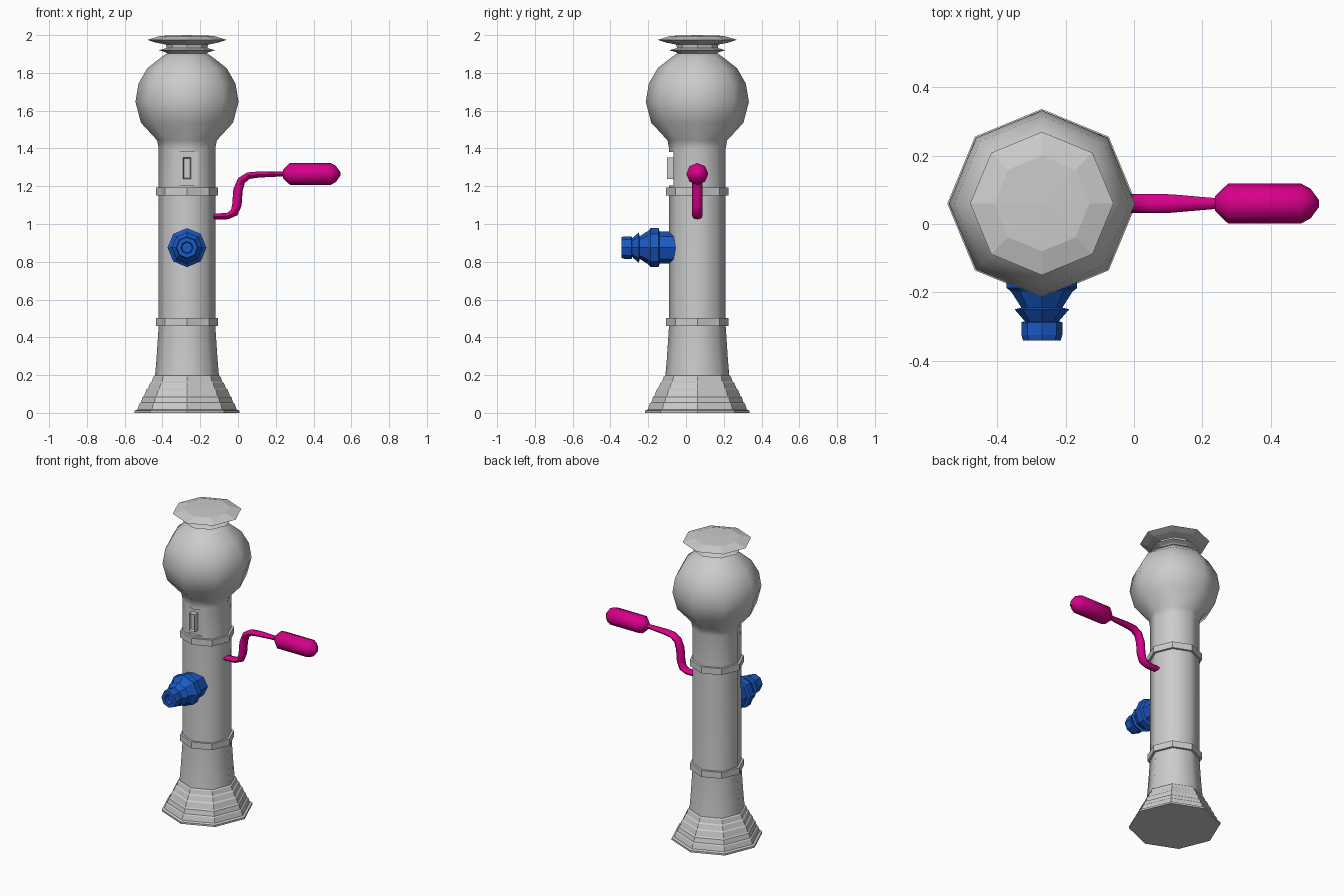
import bpy, bmesh, math
from mathutils import Vector, Matrix

if "Cube" in bpy.data.objects:
    bpy.data.objects.remove(bpy.data.objects["Cube"])

CX, CY = -0.27, 0.06          # column axis
SIDES = 8


def material(name, rgb):
    m = bpy.data.materials.new(name)
    m.diffuse_color = (*rgb, 1)
    m.use_nodes = True
    m.node_tree.nodes["Principled BSDF"].inputs["Base Color"].default_value = m.diffuse_color
    return m


BLUE = material("blue", (0.01, 0.1, 0.55))
PINK = material("pink", (0.68, 0.0, 0.25))


def finish(bm, name, smooth=None, mat=None):
    bmesh.ops.remove_doubles(bm, verts=bm.verts, dist=1e-5)
    bmesh.ops.recalc_face_normals(bm, faces=bm.faces)
    me = bpy.data.meshes.new(name)
    bm.to_mesh(me)
    bm.free()
    if smooth:
        me.shade_smooth()
        me.set_sharp_from_angle(angle=math.radians(smooth))
    if mat:
        me.materials.append(mat)
    ob = bpy.data.objects.new(name, me)
    bpy.context.collection.objects.link(ob)
    return ob


def skin(bm, rings):
    """Bridge equal rings of points and cap both ends."""
    vs = [[bm.verts.new(p) for p in ring] for ring in rings]
    for a, b in zip(vs, vs[1:]):
        for i in range(SIDES):
            j = (i + 1) % SIDES
            bm.faces.new((a[i], a[j], b[j], b[i]))
    bm.faces.new(vs[0])
    bm.faces.new(vs[-1])


def lathe(name, profile, origin, rot=Matrix(), smooth=None, mat=None):
    """Eight-sided turned part; profile is (radius, height)."""
    bm = bmesh.new()
    ang = [2 * math.pi * i / SIDES for i in range(SIDES)]
    place = Matrix.Translation(origin) @ rot
    skin(bm, [[place @ Vector((max(r, 0.002) * math.cos(a), max(r, 0.002) * math.sin(a), h))
               for a in ang] for r, h in profile])
    return finish(bm, name, smooth, mat)


def box(name, lo, hi):
    bm = bmesh.new()
    lo, hi = Vector(lo), Vector(hi)
    bmesh.ops.create_cube(bm, size=1, matrix=Matrix.Translation((lo + hi) / 2)
                          @ Matrix.Diagonal((*(hi - lo), 1)))
    return finish(bm, name)


axis = (CX, CY, 0)

# stepped base
steps = [(0.277, 0), (0.277, 0.012), (0.262, 0.018)]
for r, z in [(0.246, 0.055), (0.229, 0.09), (0.209, 0.13), (0.189, 0.165), (0.172, 0.198)]:
    steps += [(r + 0.006, z - 0.006), (r - 0.002, z)]
lathe("stepped_base", steps, axis)

# column with globe head
column = lathe("column", [(0.17, 0.19), (0.162, 0.28), (0.15, 0.46), (0.15, 1.2), (0.15, 1.4),
                          (0.158, 1.443), (0.244, 1.536), (0.273, 1.647), (0.257, 1.743),
                          (0.21, 1.825), (0.14, 1.88), (0.10, 1.908)], axis, smooth=50)

# collar bands
for label, z in (("lower", 0.46), ("upper", 1.15)):
    lathe(label + "_band", [(0.148, z), (0.165, z), (0.165, z + 0.042), (0.148, z + 0.042)], axis)

# tiered cap
lathe("cap", [(0.10, 1.9), (0.115, 1.91), (0.148, 1.92), (0.108, 1.932), (0.112, 1.95),
              (0.165, 1.96), (0.21, 1.975), (0.14, 1.996), (0, 2.0)], axis)

# recessed front panel
cutter = box("panel_cutter", (CX - 0.062, -0.3, 1.205), (CX + 0.062, -0.066, 1.38))
cutter.hide_render = True
cutter.hide_viewport = True
cutter.display_type = 'WIRE'
cut = column.modifiers.new("panel_recess", 'BOOLEAN')
cut.object = cutter
cut.operation = 'DIFFERENCE'
cut.solver = 'EXACT'

# panel frame with sunken slot
w = 0.022
bm = bmesh.new()
bmesh.ops.create_cube(bm, size=1, matrix=Matrix.Translation((CX, -0.08, 1.295))
                      @ Matrix.Diagonal((2 * w, 0.042, 0.115, 1)))
bm.normal_update()
front = [f for f in bm.faces if f.normal.y < -0.9]
bmesh.ops.inset_region(bm, faces=front, thickness=0.008)
bmesh.ops.translate(bm, verts=front[0].verts, vec=(0, 0.015, 0))
finish(bm, "panel_slot")

# outlet valve, pointing to the front
lathe("outlet_valve", [(0.085, 0), (0.085, 0.14), (0.103, 0.145), (0.103, 0.188), (0.09, 0.198),
                       (0.06, 0.245), (0.08, 0.25), (0.05, 0.285), (0.06, 0.288), (0.06, 0.325),
                       (0.055, 0.342), (0.032, 0.342), (0.028, 0.31), (0, 0.31)],
      (CX, 0, 0.875), Matrix.Rotation(math.pi / 2, 4, 'X'), mat=BLUE)

# crank arm: (x, z, half thickness, half width)
path = [(-0.17, 1.038, 0.014, 0.026), (-0.055, 1.042, 0.017, 0.027), (-0.02, 1.06, 0.022, 0.028),
        (-0.006, 1.10, 0.025, 0.028), (0.0, 1.18, 0.025, 0.028), (0.018, 1.23, 0.022, 0.028),
        (0.055, 1.256, 0.018, 0.028), (0.11, 1.262, 0.016, 0.027), (0.26, 1.266, 0.013, 0.014)]
rings = []
for k, (x, z, t, wd) in enumerate(path):
    a, b = path[max(k - 1, 0)], path[min(k + 1, len(path) - 1)]
    d = Vector((b[0] - a[0], 0, b[1] - a[1])).normalized()
    n = Vector((-d.z, 0, d.x))
    ring = []
    for i in range(SIDES):
        q = 2 * math.pi * i / SIDES
        ring.append(Vector((x, CY, z)) + n * (t * math.sin(q)) + Vector((0, wd * math.cos(q), 0)))
    rings.append(ring)
bm = bmesh.new()
skin(bm, rings)
finish(bm, "crank_arm", 50, PINK)

# crank grip
lathe("crank_grip", [(0.022, 0.238), (0.058, 0.275), (0.058, 0.49), (0.044, 0.517), (0.01, 0.542)],
      (0, CY, 1.265), Matrix.Rotation(math.pi / 2, 4, 'Y'), smooth=50, mat=PINK)
